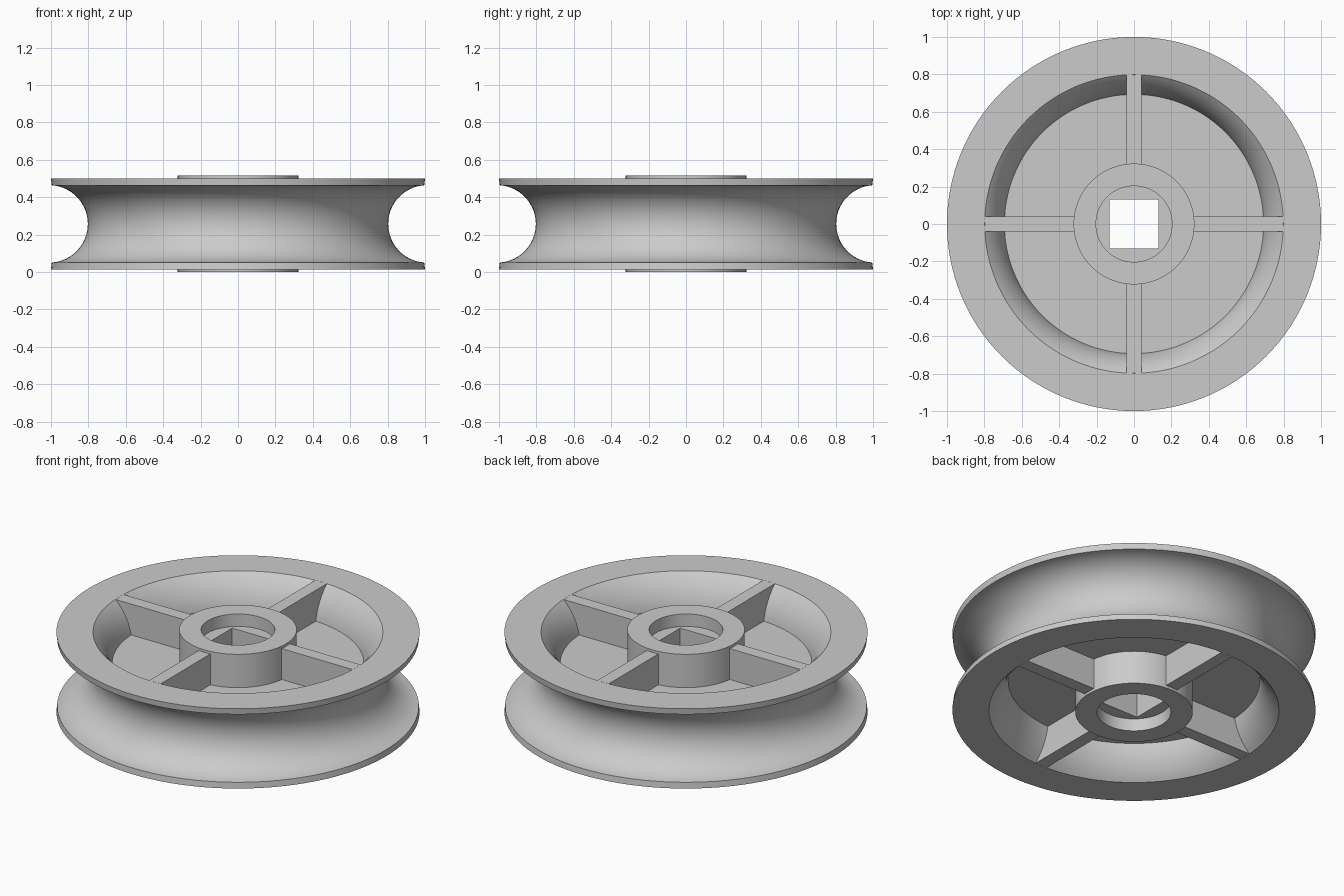
import bpy, bmesh
from math import sin, cos, asin, pi, radians

cube = bpy.data.objects.get("Cube")
if cube:
    bpy.data.objects.remove(cube, do_unlink=True)

SEGMENTS = 128
MID = 0.2575          # height of the symmetry plane
RIM_H = 0.2425        # half heights
HUB_H = 0.2575
WEB_H = 0.055
FLOOR_H = 0.182       # counterbore floor
HUB_R, BORE_R, SQUARE = 0.323, 0.203, 0.13
ARC_R = 1.01          # centre of the groove section
GROOVE, WALL = 0.207, 0.322

grey = bpy.data.materials.new("plain grey")
grey.use_nodes = True
colour = (0.6, 0.6, 0.6, 1)
grey.diffuse_color = colour
grey.node_tree.nodes["Principled BSDF"].inputs["Base Color"].default_value = colour


def finish(bm, name):
    bmesh.ops.recalc_face_normals(bm, faces=bm.faces)
    mesh = bpy.data.meshes.new(name)
    bm.to_mesh(mesh)
    bm.free()
    mesh.materials.append(grey)
    obj = bpy.data.objects.new(name, mesh)
    bpy.context.collection.objects.link(obj)
    return obj


def arc(radius, start, end, steps):
    """Section points on a circle around the groove centre, facing the axle."""
    angles = [start + (end - start) * i / steps for i in range(steps + 1)]
    return [(ARC_R - radius * cos(a), radius * sin(a)) for a in angles]


# Upper half of the wheel section, from the square hole out to the groove
upper = [(None, FLOOR_H), (BORE_R, FLOOR_H), (BORE_R, HUB_H),
         (HUB_R, HUB_H), (HUB_R, WEB_H)]
upper += arc(WALL, asin(WEB_H / WALL), asin(RIM_H / WALL), 12)
upper += [(1.0, RIM_H)]
groove_end = asin(0.2065 / GROOVE)
groove = arc(GROOVE, groove_end, -groove_end, 32)
profile = upper + groove + [(r, -z) for r, z in reversed(upper)]

# Pulley wheel: revolved section whose innermost ring is square
bm = bmesh.new()
rings = []
for i in range(SEGMENTS):
    a = 2 * pi * i / SEGMENTS
    c, s = cos(a), sin(a)
    square_r = SQUARE / max(abs(c), abs(s))
    rings.append([bm.verts.new(((r or square_r) * c, (r or square_r) * s, MID + z))
                  for r, z in profile])
count = len(profile)
for i in range(SEGMENTS):
    here, after = rings[i], rings[(i + 1) % SEGMENTS]
    for j in range(count):
        k = (j + 1) % count
        bm.faces.new((here[j], after[j], after[k], here[k]))
wheel = finish(bm, "pulley_wheel")
bpy.ops.object.select_all(action="DESELECT")
wheel.select_set(True)
bpy.context.view_layer.objects.active = wheel
bpy.ops.object.shade_smooth_by_angle(angle=radians(30))

# Four spokes, flush with the rim faces
INNER, OUTER, WIDTH = 0.31, 0.797, 0.078
for i, side in enumerate(("left", "back", "right", "front")):
    bm = bmesh.new()
    bmesh.ops.create_cube(bm, size=1)
    bmesh.ops.scale(bm, vec=(OUTER - INNER, WIDTH, 2 * RIM_H), verts=bm.verts)
    bmesh.ops.translate(bm, vec=((INNER + OUTER) / 2, 0, MID), verts=bm.verts)
    spoke = finish(bm, side + "_spoke")
    spoke.rotation_euler.z = i * pi / 2
